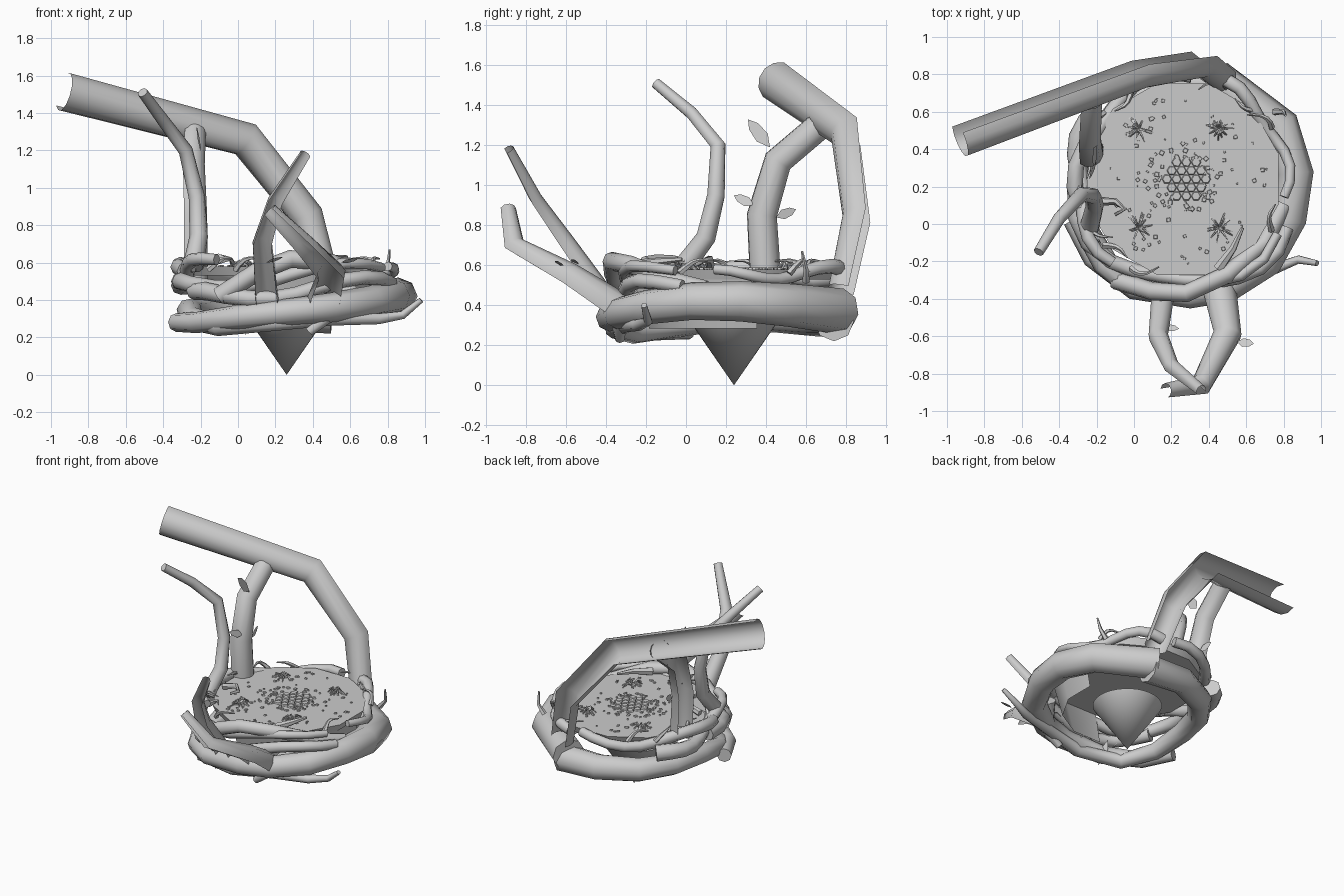
import bpy
import bmesh
import math
import random
from mathutils import Vector, Matrix

random.seed(4)
cube = bpy.data.objects.get("Cube")
if cube:
    bpy.data.objects.remove(cube, do_unlink=True)

material = bpy.data.materials.new("plain grey")
material.use_nodes = True
grey = (0.6, 0.6, 0.6, 1)
material.diffuse_color = grey
material.node_tree.nodes["Principled BSDF"].inputs["Base Color"].default_value = grey

CENTRE = Vector((0.26, 0.24, 0))
TOP = 0.58


def finish(name, bm, angle=50):
    """Turn a bmesh into a smooth shaded grey object."""
    mesh = bpy.data.meshes.new(name)
    bm.to_mesh(mesh)
    bm.free()
    mesh.materials.append(material)
    mesh.shade_smooth()
    mesh.set_sharp_from_angle(angle=math.radians(angle))
    obj = bpy.data.objects.new(name, mesh)
    bpy.context.collection.objects.link(obj)
    return obj


def add_tube(bm, points, start, end, sides=8, facing=None):
    """Sweep a tapering ring along a path; with facing, an open shell on that side."""
    points = [Vector(p) for p in points]
    last = len(points) - 1
    spread = math.radians(235) if facing else math.tau
    rings = []
    for i, point in enumerate(points):
        before = (point - points[max(i - 1, 0)]).normalized()
        after = (points[min(i + 1, last)] - point).normalized()
        tangent = (before + after).normalized()
        if i == 0:
            side = Vector(facing) if facing else tangent.orthogonal()
        side = (side - tangent * side.dot(tangent)).normalized()
        other = tangent.cross(side)
        radius = start + (end - start) * i / last
        ring = []
        for k in range(sides + (1 if facing else 0)):
            turn = spread * (k / sides - 0.5)
            offset = side * math.cos(turn) + other * math.sin(turn)
            ring.append(bm.verts.new(point + offset * radius))
        rings.append(ring)
    for low, high in zip(rings, rings[1:]):
        for k in range(sides):
            n = (k + 1) % len(low)
            bm.faces.new((low[k], low[n], high[n], high[k]))
    if not facing:
        bm.faces.new(rings[0][::-1])
        bm.faces.new(rings[-1])


def vine(name, points, start, end, sides=8, facing=None):
    bm = bmesh.new()
    add_tube(bm, points, start, end, sides, facing)
    return finish(name, bm)


def polar(degrees, radius, z):
    a = math.radians(degrees)
    return CENTRE + Vector((radius * math.cos(a), radius * math.sin(a), z))


def wreath(name, first, sweep, radius, low, high, start, end, wave=0.04, steps=11):
    """A vine wound round the platform between two heights."""
    points = []
    for i in range(steps):
        t = i / (steps - 1)
        r = radius + wave * math.sin(t * 9)
        z = low + (high - low) * t + wave * math.cos(t * 8)
        points.append(polar(first + sweep * t, r, z))
    vine(name, points, start, end)


def leaf(name, base, tip, width, normal):
    """A flat pointed leaf."""
    base, tip = Vector(base), Vector(tip)
    along = tip - base
    across = along.cross(Vector(normal)).normalized() * width
    near, far = base + along * 0.35, base + along * 0.75
    bm = bmesh.new()
    outline = (base, near + across, far + across * 0.8, tip, far - across * 0.8, near - across)
    bm.faces.new([bm.verts.new(p) for p in outline])
    finish(name, bm)


def add_cone(bm, centre, low, high, depth, sides, turn=0.0, caps=True):
    place = Matrix.Translation(centre) @ Matrix.Rotation(turn, 4, "Z")
    return bmesh.ops.create_cone(bm, cap_ends=caps, segments=sides, radius1=low,
                                 radius2=high, depth=depth, matrix=place)


# Platform slab
bm = bmesh.new()
add_cone(bm, CENTRE + Vector((0, 0, TOP - 0.025)), 0.51, 0.53, 0.05, 12, math.radians(15))
finish("platform", bm, 35)

# Partial skirt hanging under the front left of the slab
bm = bmesh.new()
add_cone(bm, CENTRE + Vector((0, 0, 0.42)), 0.44, 0.51, 0.27, 12, math.radians(15), False)
away = Vector((1, -1, 0)).normalized()
spare = [f for f in bm.faces if (f.calc_center_median() - CENTRE).dot(away) < 0.28]
bmesh.ops.delete(bm, geom=spare, context="FACES")
finish("platform_skirt", bm, 35)

# Pointed root
bm = bmesh.new()
add_cone(bm, CENTRE + Vector((0, 0, 0.17)), 0, 0.235, 0.34, 32)
finish("pointed_root", bm)

# Overhanging branch at the back, open behind
vine("arching_branch", [(0.47, 0.79, 0.48), (0.37, 0.87, 0.85), (0.04, 0.82, 1.26),
                        (-0.93, 0.46, 1.515)], 0.08, 0.105, 8, (-0.2, -1, 0))

# Main vines around the rim
vine("outer_ring_vine", [(-0.33, 0.02, 0.28), (-0.22, -0.18, 0.28), (0, -0.34, 0.31),
                         (0.3, -0.38, 0.34), (0.5, -0.34, 0.36), (0.71, -0.2, 0.39),
                         (0.83, 0.03, 0.42), (0.86, 0.27, 0.42), (0.78, 0.52, 0.4),
                         (0.43, 0.77, 0.37)], 0.05, 0.115)
vine("lower_ring_vine", [(0.5, 0.74, 0.32), (0.2, 0.75, 0.33), (-0.05, 0.63, 0.33),
                         (-0.2, 0.44, 0.34), (-0.26, 0.2, 0.34), (-0.24, -0.05, 0.3),
                         (-0.1, -0.26, 0.26), (0.2, -0.36, 0.28), (0.5, -0.3, 0.3),
                         (0.75, -0.24, 0.3), (0.88, -0.19, 0.32), (0.98, -0.21, 0.4)],
     0.1, 0.015)
vine("high_front_vine", [(-0.1, -0.3, 0.42), (0.1, -0.36, 0.55), (0.28, -0.37, 0.62),
                         (0.5, -0.27, 0.6), (0.7, -0.1, 0.53), (0.8, 0.1, 0.48)], 0.05, 0.045)
wreath("front_vine", 185, 145, 0.57, 0.46, 0.58, 0.05, 0.025)
wreath("front_lower_vine", 215, 120, 0.6, 0.41, 0.5, 0.05, 0.035)
wreath("back_left_vine", -10, 85, 0.55, 0.55, 0.57, 0.025, 0.04, 0.03)
wreath("back_right_vine", 85, 110, 0.55, 0.55, 0.56, 0.035, 0.045, 0.03)
wreath("right_vine", 140, 90, 0.57, 0.45, 0.62, 0.06, 0.03, 0.03)

# Upright stems on the right side
vine("curved_stem", [(-0.24, -0.02, 0.58), (-0.21, 0.1, 0.74), (-0.22, 0.15, 0.95),
                     (-0.28, 0.16, 1.2), (-0.4, 0.03, 1.36), (-0.51, -0.15, 1.51)], 0.055, 0.028)
vine("supporting_stem", [(-0.24, 0.4, 0.5), (-0.24, 0.38, 0.85), (-0.25, 0.46, 1.12),
                         (-0.24, 0.66, 1.29)], 0.08, 0.07, 8, (1, -0.2, 0))

# Leaning stems at the front, open underneath
under = (0, 0.6, 0.8)
vine("tall_front_stem", [(0.16, -0.34, 0.33), (0.13, -0.6, 0.7), (0.2, -0.76, 0.93),
                         (0.36, -0.89, 1.18)], 0.065, 0.03, 6, under)
vine("bent_front_stem", [(0.45, -0.32, 0.36), (0.5, -0.59, 0.54), (0.36, -0.86, 0.69),
                         (0.17, -0.89, 0.88)], 0.095, 0.04, 6, under)
vine("front_root", [(0.6, -0.2, 0.45), (0.48, -0.34, 0.32), (0.38, -0.33, 0.23)], 0.06, 0.025)

# Leaves
sideways, upward = (1, 0.3, 0), (0, 0.4, 1)
leaf("stem_leaf_top", (-0.2, 0.42, 1.19), (-0.22, 0.31, 1.33), 0.035, sideways)
leaf("stem_leaf_right", (-0.2, 0.45, 0.84), (-0.22, 0.55, 0.88), 0.025, sideways)
leaf("stem_leaf_left", (-0.2, 0.34, 0.9), (-0.24, 0.24, 0.95), 0.025, sideways)
leaf("front_leaf_left", (0.55, -0.63, 0.6), (0.64, -0.64, 0.62), 0.025, upward)
leaf("front_leaf_right", (0.15, -0.55, 0.6), (0.24, -0.56, 0.63), 0.02, upward)
leaf("low_leaf", (0.02, -0.25, 0.38), (0.04, -0.33, 0.21), 0.03, sideways)

# Thin curling twigs round the rim
for i, angle in enumerate((30, 42, 65, 120, 140, 165, 180, 195, 205, 220, 240, 330)):
    inward = 1 if i % 2 else -1
    twig = []
    for k in range(6):
        curl = k * 0.75
        twig.append(polar(angle + 3 * k, 0.55 - inward * 0.025 * math.sin(curl) - 0.01 * k,
                          TOP - 0.02 + 0.015 * k + 0.025 * math.sin(curl)))
    vine("curling_twig_%d" % i, twig, 0.018, 0.004, 5)
vine("forked_twig", [(0.75, 0.6, 0.52), (0.8, 0.6, 0.58), (0.81, 0.58, 0.67)], 0.02, 0.006, 5)
vine("inner_twig", [(-0.2, 0.12, 0.6), (-0.1, 0.12, 0.63), (-0.05, 0.08, 0.62),
                    (-0.1, 0.05, 0.6)], 0.025, 0.008, 6)
vine("front_twig", [(0.45, -0.24, 0.6), (0.53, -0.13, 0.62), (0.58, -0.02, 0.63)], 0.03, 0.01, 6)

# Central cobbles with a ragged border of loose chips
bm = bmesh.new()
for row in range(-2, 3):
    for column in range(-2, 3):
        spot = Vector((column + 0.5 * (row % 2), row * 0.87, 0)) * 0.052
        if spot.length < 0.12:
            add_cone(bm, CENTRE + spot + Vector((0.02, 0, TOP + 0.005)), 0.027, 0.022, 0.01, 6, 0.5)
for low, high, size, count in ((0.11, 0.2, 0.017, 70), (0.2, 0.46, 0.015, 60)):
    for i in range(count):
        spot = polar(random.uniform(0, 360), random.uniform(low, high), TOP + 0.004)
        radius = random.uniform(0.006, size)
        add_cone(bm, spot, radius, radius * 0.8, 0.008, 4, random.random() * 3)
finish("central_cobbles", bm, 30)

# Four tufts of small sprigs
for x in (-0.235, 0.195):
    for y in (-0.26, 0.27):
        bm = bmesh.new()
        foot = CENTRE + Vector((x, y, TOP))
        for k in range(22):
            a = random.uniform(0, math.tau)
            out = Vector((math.cos(a), math.sin(a), 0)) * random.uniform(0.03, 0.085)
            rise = Vector((0, 0, random.uniform(0.01, 0.035)))
            add_tube(bm, [foot, foot + out * 0.5 + rise, foot + out], 0.008, 0.004, 4)
        finish("sprig_tuft", bm)
